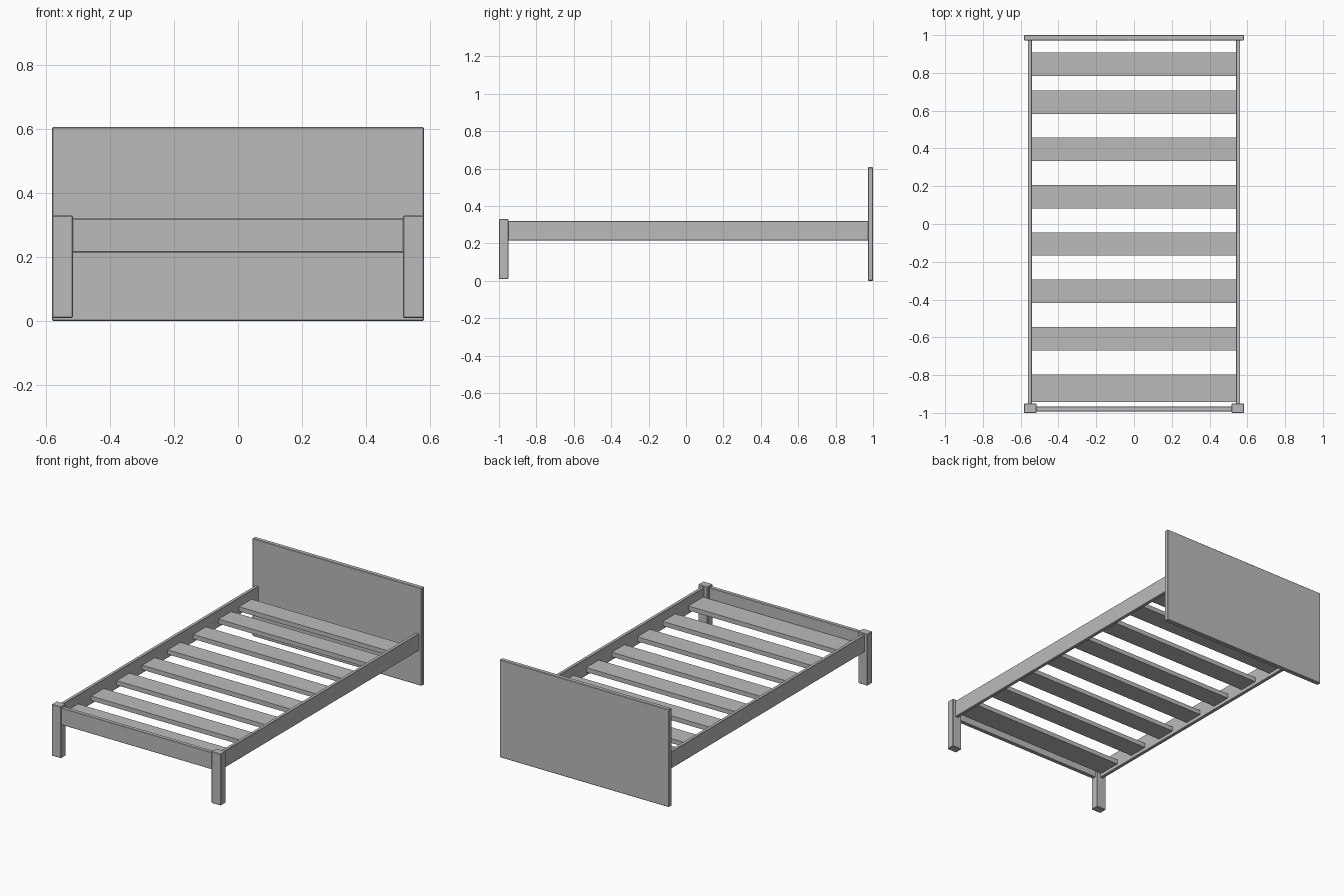
import bpy

cube = bpy.data.objects.get("Cube")
if cube:
    bpy.data.objects.remove(cube, do_unlink=True)

GREY = (0.5, 0.5, 0.5, 1)
mat = bpy.data.materials.new("plain_grey")
mat.use_nodes = True
mat.diffuse_color = GREY
mat.node_tree.nodes["Principled BSDF"].inputs["Base Color"].default_value = GREY


def board(name, x, y, z, bevel=0.003):
    """Box between (min, max) limits on each axis, with softened edges."""
    limits = (x, y, z)
    bpy.ops.mesh.primitive_cube_add(size=1, location=[(a + b) / 2 for a, b in limits])
    ob = bpy.context.object
    ob.name = name
    ob.scale = [b - a for a, b in limits]
    bpy.ops.object.transform_apply(location=False, rotation=False, scale=True)
    ob.data.materials.append(mat)
    if bevel:
        mod = ob.modifiers.new("edge_bevel", "BEVEL")
        mod.width = bevel
        mod.segments = 1
    return ob


RAIL_Z = (0.215, 0.32)
SLAT_Z = (0.237, 0.265)

# Headboard reaching the floor
board("headboard", (-0.582, 0.582), (0.972, 1.0), (0, 0.607))

# Front legs and side rails, one pair per side
for side, s in (("left", 1), ("right", -1)):
    board(side + "_front_leg", sorted((s * 0.517, s * 0.582)), (-1.0, -0.95), (0.01, 0.33))
    board(side + "_rail", sorted((s * 0.541, s * 0.562)), (-0.952, 0.974), RAIL_Z, 0.002)

# Foot rail between the legs
board("foot_rail", (-0.52, 0.52), (-0.992, -0.967), RAIL_Z, 0.002)

# Slats; the one at the foot is a little wider
backs = [0.907, 0.706] + [0.457 - 0.2505 * i for i in range(5)]
for i, back in enumerate(backs):
    board(f"slat_{i + 1}", (-0.543, 0.543), (back - 0.124, back), SLAT_Z, 0)
board("foot_slat", (-0.543, 0.543), (-0.942, -0.796), SLAT_Z, 0)
